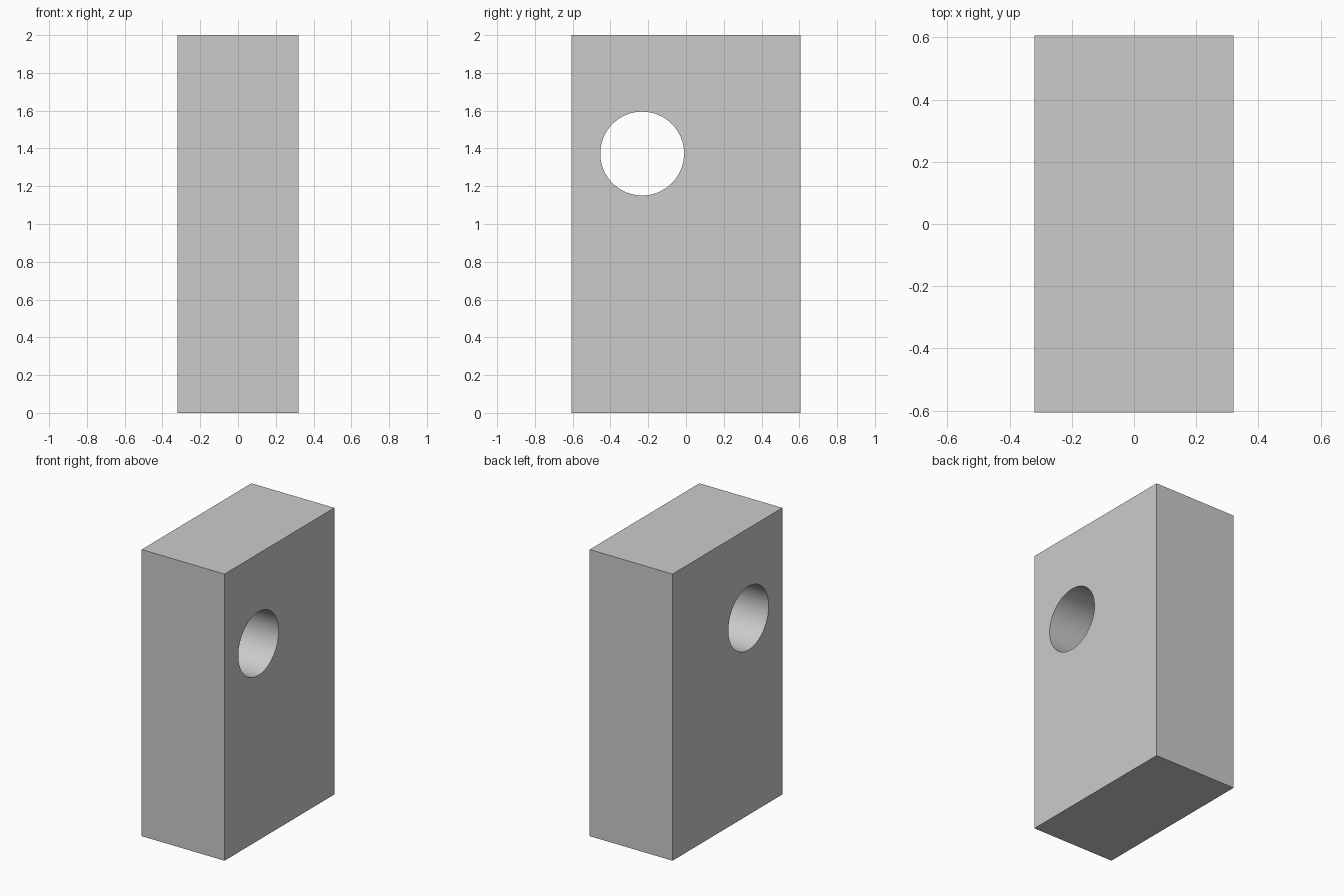
import bpy
import math

if "Cube" in bpy.data.objects:
    bpy.data.objects.remove(bpy.data.objects["Cube"])

# Upright rectangular block standing on z = 0
bpy.ops.mesh.primitive_cube_add(size=1, location=(0, 0, 1))
block = bpy.context.object
block.name = "drilled_block"
block.scale = (0.64, 1.21, 2.0)
bpy.ops.object.transform_apply(location=True, rotation=True, scale=True)

# Round cutter running along x for the off-centre through hole
bpy.ops.mesh.primitive_cylinder_add(
    vertices=64, radius=0.222, depth=1.0,
    location=(0, -0.232, 1.373), rotation=(0, math.pi / 2, 0))
cutter = bpy.context.object
cutter.name = "hole_cutter"
cutter.hide_render = True

# Cut the hole, then discard the cutter
cut = block.modifiers.new("through_hole", 'BOOLEAN')
cut.operation = 'DIFFERENCE'
cut.solver = 'EXACT'
cut.object = cutter
bpy.ops.object.select_all(action='DESELECT')
bpy.context.view_layer.objects.active = block
block.select_set(True)
bpy.ops.object.modifier_apply(modifier=cut.name)
bpy.data.objects.remove(cutter, do_unlink=True)
